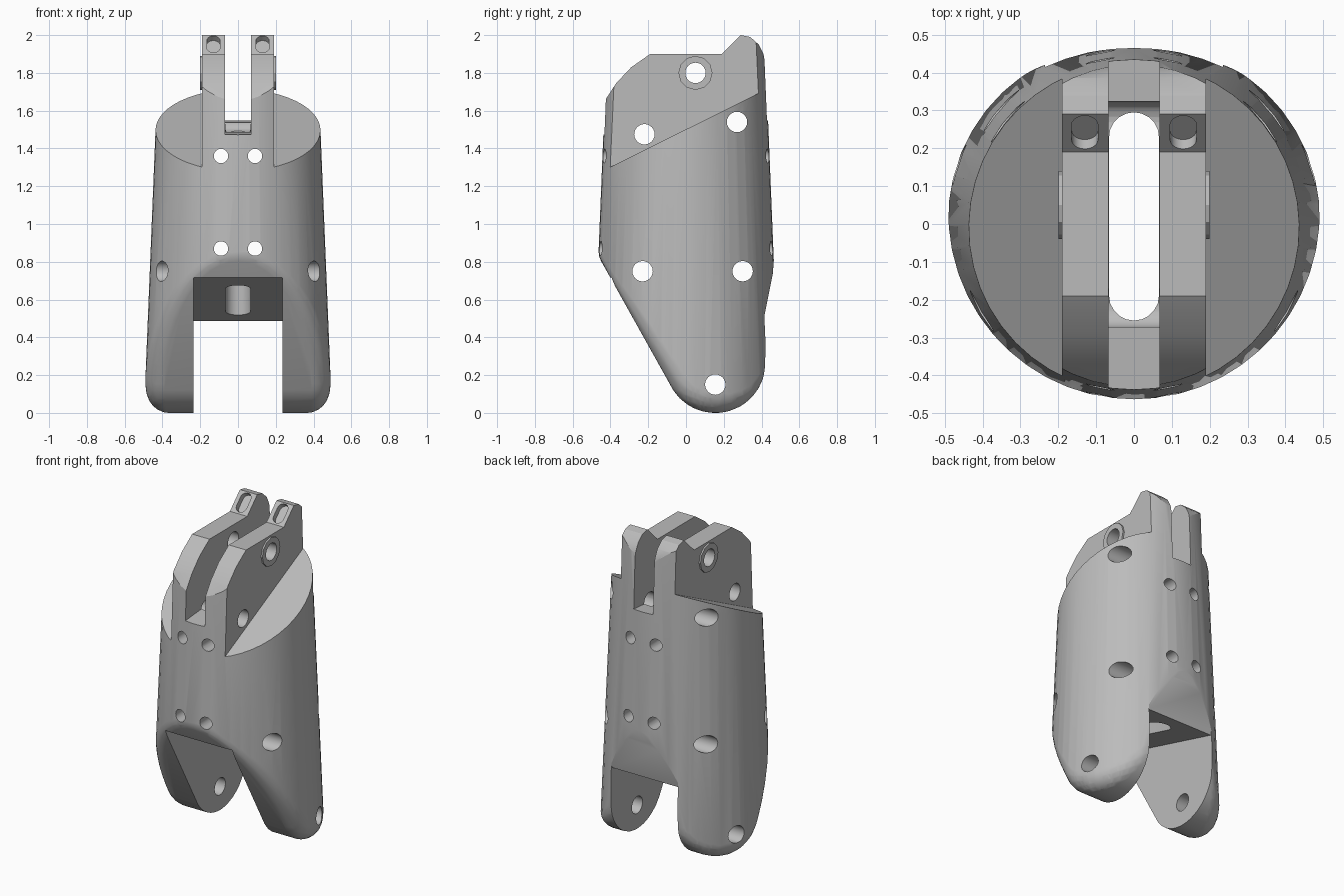
import bpy
import bmesh
from math import sin, cos, pi, radians
from mathutils import Matrix, Vector

if "Cube" in bpy.data.objects:
    bpy.data.objects.remove(bpy.data.objects["Cube"])

grey = bpy.data.materials.new("mid_grey")
grey.use_nodes = True
grey.diffuse_color = (0.5, 0.5, 0.5, 1)
grey.node_tree.nodes["Principled BSDF"].inputs["Base Color"].default_value = (0.5, 0.5, 0.5, 1)

# Frames whose local z axis is the extrusion direction
ALONG_X = Matrix(((0, 0, 1), (1, 0, 0), (0, 1, 0))).to_4x4()
ALONG_Y = Matrix(((0, 1, 0), (0, 0, 1), (1, 0, 0))).to_4x4()
ALONG_Z = Matrix.Identity(4)


def to_object(name, bm):
    mesh = bpy.data.meshes.new(name)
    bmesh.ops.recalc_face_normals(bm, faces=bm.faces)
    bm.to_mesh(mesh)
    bm.free()
    obj = bpy.data.objects.new(name, mesh)
    bpy.context.collection.objects.link(obj)
    mesh.materials.append(grey)
    return obj


def prism(bm, points, lo, hi, frame=ALONG_X):
    """Extrude a 2D outline between two depths of a frame."""
    verts = [bm.verts.new(frame @ Vector((a, b, lo))) for a, b in points]
    face = bm.faces.new(verts)
    new = bmesh.ops.extrude_face_region(bm, geom=[face])["geom"]
    shift = frame.to_3x3() @ Vector((0, 0, hi - lo))
    bmesh.ops.translate(bm, vec=shift, verts=[g for g in new if isinstance(g, bmesh.types.BMVert)])


def circle(a, b, r, n=24):
    return [(a + r * cos(2 * pi * i / n), b + r * sin(2 * pi * i / n)) for i in range(n)]


def stadium(lo, hi, r, n=10):
    """Outline with round ends, long in its second axis."""
    top = [(r * cos(pi * i / n), hi - r + r * sin(pi * i / n)) for i in range(n + 1)]
    return top + [(-a, lo + hi - b) for a, b in top]


def combine(target, bm, operation="DIFFERENCE"):
    tool = to_object("cutter", bm)
    tool.hide_render = True
    mod = target.modifiers.new("combine", "BOOLEAN")
    mod.operation, mod.object, mod.solver = operation, tool, "EXACT"
    bpy.context.view_layer.update()
    deps = bpy.context.evaluated_depsgraph_get()
    mesh = bpy.data.meshes.new_from_object(target.evaluated_get(deps))
    target.modifiers.clear()
    target.data = mesh
    bpy.data.objects.remove(tool)


def cut(target, *shapes):
    bm = bmesh.new()
    for shape in shapes:
        prism(bm, *shape)
    combine(target, bm)


# Tapered round core, shrunk by the fillet and trimmed by planes round the foot
FILLET = 0.1
core = bmesh.new()
bmesh.ops.create_cone(core, cap_ends=True, segments=48, radius1=0.518 - FILLET,
                      radius2=0.396 - FILLET, depth=3)
bmesh.ops.translate(core, vec=(0, 0, 1), verts=core.verts)
steps = 14
for i in range(steps + 1):
    a = radians(209.2 + (355.3 - 209.2) * i / steps)
    normal = Vector((0, cos(a), sin(a)))
    bmesh.ops.bisect_plane(core, geom=core.verts[:] + core.edges[:] + core.faces[:], dist=1e-5,
                           plane_co=Vector((0, 0.155, 0.265)) + normal * (0.265 - FILLET),
                           plane_no=normal, clear_outer=True)

# Hull of fillet balls on the core gives the body with rounded edges
ball = bmesh.new()
bmesh.ops.create_uvsphere(ball, u_segments=48, v_segments=12, radius=FILLET)
hull = bmesh.new()
for v in core.verts:
    for b in ball.verts:
        hull.verts.new(v.co + b.co)
core.free()
ball.free()
result = bmesh.ops.convex_hull(hull, input=hull.verts)
bmesh.ops.delete(hull, geom=[v for v in hull.verts if not v.link_faces], context="VERTS")
bmesh.ops.remove_doubles(hull, verts=hull.verts, dist=0.0008)
bmesh.ops.dissolve_limit(hull, angle_limit=radians(0.2), verts=hull.verts, edges=hull.edges)
body = to_object("bracket_body", hull)

# Crown outline of the upright lugs
crown = [(-0.7, 1.6), (-0.436, 1.6), (-0.425, 1.66), (-0.37, 1.745), (-0.29, 1.83), (-0.19, 1.9),
         (0.19, 1.9), (0.29, 2.0), (0.34, 1.99), (0.385, 1.95), (0.41, 1.9), (0.425, 1.82),
         (0.7, 1.82), (0.7, 3), (-0.7, 3)]
cut(body, (crown, -0.7, 0.7))

# Sloping shoulders either side of the lugs
shoulder = [(-0.7, 1.153), (0.7, 1.849), (0.7, 2.5), (-0.7, 2.5)]
cut(body, (shoulder, 0.19, 0.8), (shoulder, -0.8, -0.19))

# Gap between lugs, gap between legs, and the chamfer behind
cut(body, ([(-0.7, 1.45), (0.7, 1.57), (0.7, 2.5), (-0.7, 2.5)], -0.068, 0.068))
cut(body, ([(-0.7, 0.80), (-0.41, 0.72), (0.41, 0.485), (0.7, 0.4), (0.7, -0.3), (-0.7, -0.3)],
           -0.235, 0.235))
cut(body, ([(0.405, 0.465), (0.467, 0.775), (0.7, 0.775), (0.7, 0.3), (0.405, 0.3)],
           -0.235, 0.235))

# Long vertical opening
cut(body, (stadium(-0.255, 0.295, 0.066), 0.2, 2.3, ALONG_Z))

# Pivot washers
washers = bmesh.new()
for side in (-1, 1):
    prism(washers, circle(0.05, 1.8, 0.09, 12), side * 0.15, side * 0.2)
combine(body, washers, "UNION")

# Cross holes, then front-to-back holes
spots = [(0.05, 1.8), (-0.22, 1.475), (0.27, 1.54), (-0.23, 0.75), (0.3, 0.75), (0.155, 0.15)]
cut(body, *[(circle(y, z, 0.054), -0.8, 0.8) for y, z in spots])
cut(body, *[(circle(z, x, 0.038), -0.8, 0.8, ALONG_Y) for x in (-0.09, 0.09) for z in (0.87, 1.36)])

# Oblong pockets in the slanted ear faces
pockets = []
for x in (-0.13, 0.13):
    frame = Matrix.Translation((x, 0.242, 1.952)) @ Matrix.Rotation(radians(45), 4, "X")
    pockets.append((stadium(-0.062, 0.062, 0.035), -0.035, 0.1, frame))
cut(body, *pockets)

# Smooth shading with crisp edges
bpy.ops.object.select_all(action="DESELECT")
body.select_set(True)
bpy.context.view_layer.objects.active = body
bpy.ops.object.shade_smooth_by_angle(angle=radians(25))
